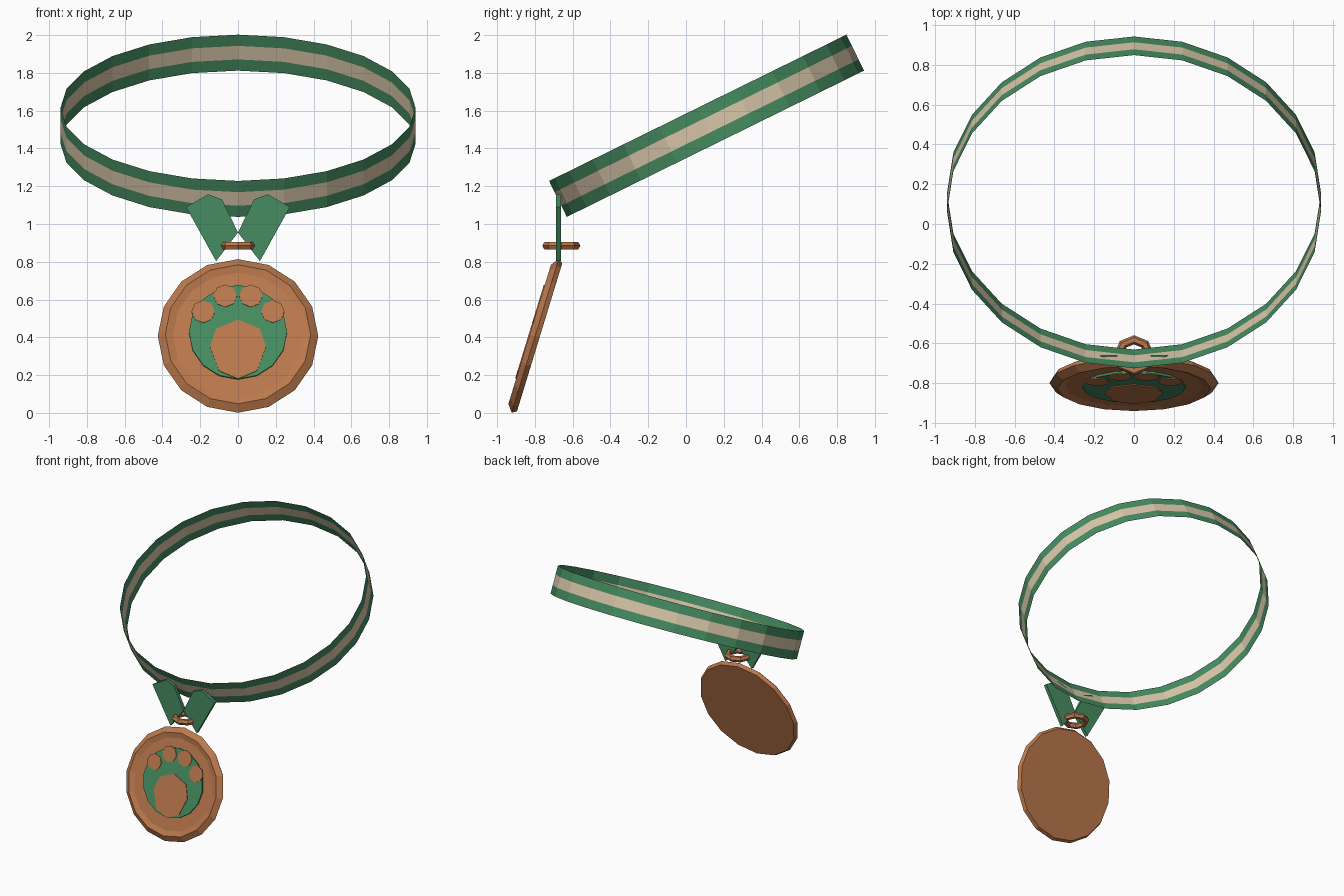
import bpy, bmesh, math
from mathutils import Matrix, Vector

if "Cube" in bpy.data.objects:
    bpy.data.objects.remove(bpy.data.objects["Cube"])


def material(name, rgb):
    m = bpy.data.materials.new(name)
    m.diffuse_color = (*rgb, 1)
    m.use_nodes = True
    m.node_tree.nodes["Principled BSDF"].inputs["Base Color"].default_value = m.diffuse_color
    return m


GREEN = material("green", (0.061, 0.262, 0.119))
CREAM = material("cream", (0.70, 0.57, 0.40))
BRONZE = material("bronze", (0.50, 0.19, 0.074))


def finish(name, bm, mats, matrix=Matrix(), closed=True):
    if closed:
        bmesh.ops.recalc_face_normals(bm, faces=bm.faces[:])
    me = bpy.data.meshes.new(name)
    bm.to_mesh(me)
    bm.free()
    for m in mats:
        me.materials.append(m)
    ob = bpy.data.objects.new(name, me)
    ob.matrix_world = matrix
    bpy.context.collection.objects.link(ob)
    return ob


def loft(bm, rings, wrap=False):
    """Bridge consecutive closed rings of vertices; returns faces by strip."""
    strips = []
    pairs = list(zip(rings, rings[1:])) + ([(rings[-1], rings[0])] if wrap else [])
    for a, b in pairs:
        n = len(a)
        strips.append([bm.faces.new((a[i], a[(i + 1) % n], b[(i + 1) % n], b[i])) for i in range(n)])
    return strips


def ellipse(bm, n, rx, ry, z):
    return [bm.verts.new((rx * math.sin(math.tau * i / n), -ry * math.cos(math.tau * i / n), z)) for i in range(n)]


def plate(name, points, z0, z1, mat, matrix):
    """Flat polygon in local xy, given thickness along local z."""
    bm = bmesh.new()
    rings = [[bm.verts.new((x, y, z)) for x, y in points] for z in (z0, z1)]
    loft(bm, rings)
    for r in rings:
        bm.faces.new(r)
    return finish(name, bm, [mat], matrix)


def circle(n, r, cx=0, cy=0):
    return [(cx + r * math.sin(math.tau * i / n), cy + r * math.cos(math.tau * i / n)) for i in range(n)]


# Collar band: thin tilted sheet with a cream centre stripe
bm = bmesh.new()
strips = loft(bm, [ellipse(bm, 24, 0.94, 0.877, h) for h in (-0.106, -0.04, 0.04, 0.106)])
for f in strips[1]:
    f.material_index = 1
finish("collar_band", bm, [GREEN, CREAM],
       Matrix.Translation((0, 0.109, 1.52)) @ Matrix.Rotation(math.radians(26.2), 4, "X"), closed=False)

# Two hanging straps, upright plates just in front of the band
upright = Matrix.Translation((0, -0.675, 0)) @ Matrix.Rotation(math.pi / 2, 4, "X")
strap = [(0.275, 1.09), (0.158, 1.157), (0.085, 1.13), (0.0, 0.955), (0.116, 0.803)]
for side, s in (("left", -1), ("right", 1)):
    plate(side + "_strap", [(s * x, z) for x, z in strap], -0.013, 0.013, GREEN, upright)

# Horizontal connecting ring
bm = bmesh.new()
rings = []
for i in range(6):
    a = math.tau * i / 6
    r = 0.078 + 0.023 * math.cos(a)
    rings.append(ellipse(bm, 8, r, r, 0.023 * math.sin(a)))
loft(bm, rings, wrap=True)
finish("connecting_ring", bm, [BRONZE], Matrix.Translation((0, -0.66, 0.885)))

# Medal: tilted disc with bevelled rim and shallow dished face
TILT = math.radians(17)
face = Matrix.Translation((0, -0.775, 0.40)) @ Matrix.Rotation(math.pi / 2 - TILT, 4, "X")
bm = bmesh.new()
profile = [(0.41, 0), (0.425, 0.025), (0.385, 0.055), (0.345, 0.043)]
rings = [ellipse(bm, 16, r, r, d) for r, d in profile]
loft(bm, rings)
bm.faces.new(rings[0])
bm.faces.new(rings[-1])
finish("medal", bm, [BRONZE], face)

# Green emblem disc with a raised paw
plate("emblem_disc", circle(16, 0.26, 0, 0.013), 0.04, 0.055, GREEN, face)
half = [(0.116, 0.03), (0.148, -0.07), (0.10, -0.203)]
pad = [(0, 0.08)] + half + [(0, -0.247)] + [(-x, y) for x, y in reversed(half)]
plate("paw_pad", pad, 0.054, 0.060, BRONZE, face)
for side, s in (("left", -1), ("right", 1)):
    plate(side + "_inner_toe", circle(8, 0.062, s * 0.068, 0.212), 0.054, 0.060, BRONZE, face)
    plate(side + "_outer_toe", circle(8, 0.062, s * 0.184, 0.125), 0.054, 0.060, BRONZE, face)
